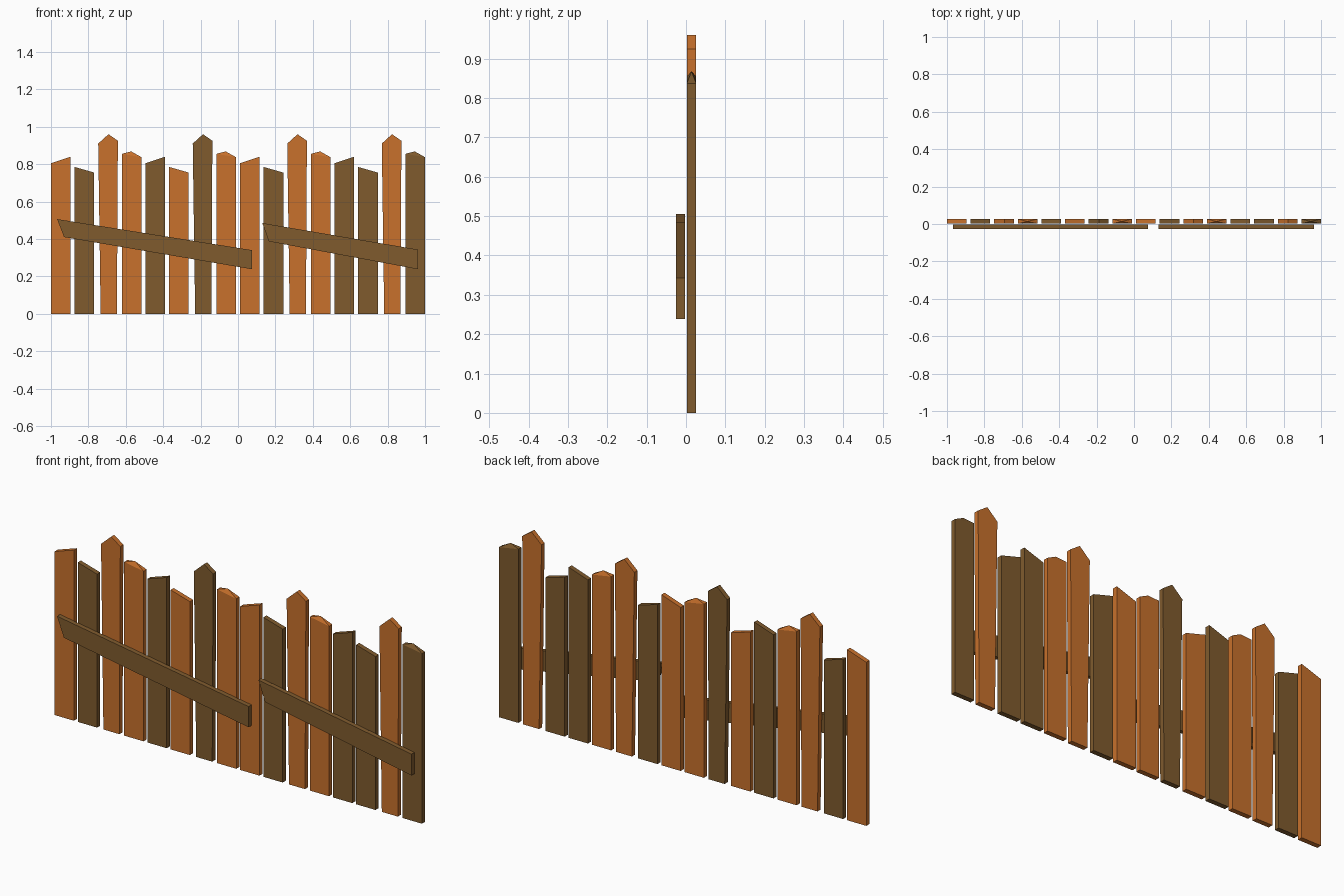
import bpy, bmesh

if "Cube" in bpy.data.objects:
    bpy.data.objects.remove(bpy.data.objects["Cube"])

def material(name, rgb):
    m = bpy.data.materials.new(name)
    m.diffuse_color = (*rgb, 1)
    m.use_nodes = True
    m.node_tree.nodes["Principled BSDF"].inputs["Base Color"].default_value = m.diffuse_color
    return m

ORANGE = material("orange_wood", (0.58, 0.165, 0.025))
BROWN = material("brown_wood", (0.216, 0.105, 0.027))

def board(name, outline, y0, y1, mat, ridge=None):
    """Extrude an x/z outline in depth; ridge adds a raised point in its top face."""
    bm = bmesh.new()
    front = [bm.verts.new((x, y0, z)) for x, z in outline]
    back = [bm.verts.new((x, y1, z)) for x, z in outline]
    bm.faces.new(front)
    bm.faces.new(back[::-1])
    n = len(outline)
    for i in range(n):
        j = (i + 1) % n
        f = bm.faces.new((front[j], front[i], back[i], back[j]))
        if ridge and i == 2:
            bmesh.ops.poke(bm, faces=[f])
            bm.verts.ensure_lookup_table()
            bm.verts[-1].co = (ridge[0], (y0 + y1) / 2, ridge[1])
    bmesh.ops.recalc_face_normals(bm, faces=bm.faces)
    me = bpy.data.meshes.new(name)
    bm.to_mesh(me)
    bm.free()
    me.materials.append(mat)
    ob = bpy.data.objects.new(name, me)
    bpy.context.collection.objects.link(ob)

# Pickets: four repeating cuts (rising, falling, pointed, ridged)
W, PITCH = 0.105, 1.895 / 15
BOTTOM = [(0.0, W), (0.0, W), (0.013, W - 0.005), (0.0, W)]
TOPS = [
    [(W, 0.84), (0, 0.805)],
    [(W, 0.755), (0, 0.785)],
    [(W, 0.925), (0.055, 0.96), (0, 0.91)],
    [(W, 0.837), (0, 0.855)],
]
for i, c in enumerate("OBOOBOBOOBOOBBOB"):
    k, x = i % 4, -1 + i * PITCH
    a, b = BOTTOM[k]
    pts = [(a, 0), (b, 0)] + TOPS[k]
    board(f"picket_{i + 1}", [(x + p, z) for p, z in pts], 0.002, 0.026,
          ORANGE if c == "O" else BROWN,
          (x + 0.05, 0.868) if k == 3 else None)

# Slanted rails nailed on the front
RAILS = [
    [(-0.93, 0.41), (0.076, 0.238), (0.076, 0.34), (-0.967, 0.506)],
    [(0.165, 0.387), (0.963, 0.238), (0.963, 0.343), (0.13, 0.485)],
]
for i, pts in enumerate(RAILS):
    board(f"rail_{i + 1}", pts, -0.026, -0.003, BROWN)
